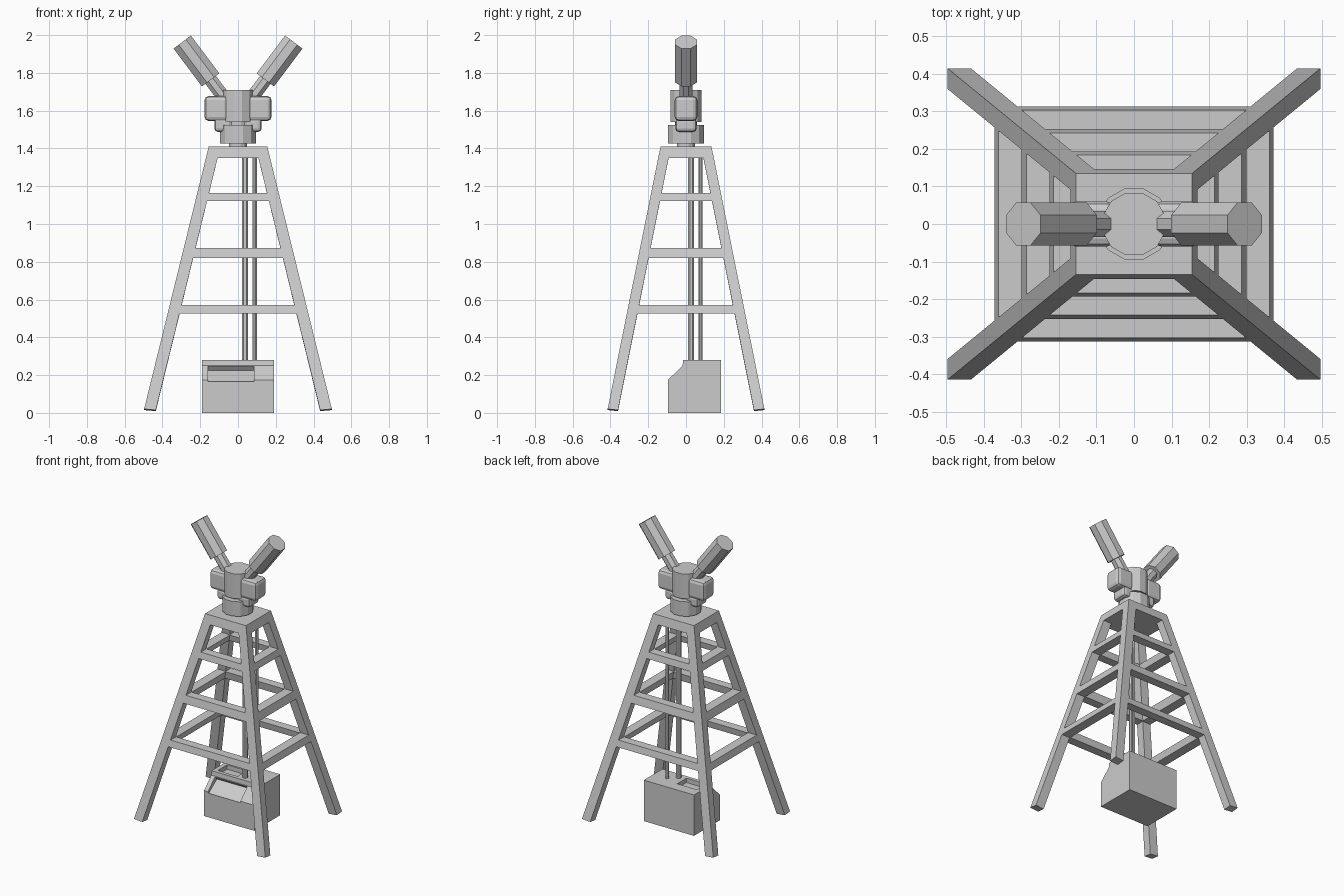
import bpy, bmesh
from math import pi
from mathutils import Vector, Matrix

if "Cube" in bpy.data.objects:
    bpy.data.objects.remove(bpy.data.objects["Cube"])


def make(name, verts, faces):
    me = bpy.data.meshes.new(name)
    me.from_pydata(verts, [], faces)
    bm = bmesh.new()
    bm.from_mesh(me)
    bmesh.ops.recalc_face_normals(bm, faces=bm.faces)
    bm.to_mesh(me)
    bm.free()
    ob = bpy.data.objects.new(name, me)
    bpy.context.collection.objects.link(ob)
    return ob


def loft(name, loops):
    # closed solid through stacked loops of equal length
    n = len(loops[0])
    verts = [v for lp in loops for v in lp]
    faces = [tuple(range(n)), tuple(range(len(verts) - n, len(verts)))]
    for k in range(len(loops) - 1):
        for i in range(n):
            j = (i + 1) % n
            faces.append((k*n + i, k*n + j, k*n + n + j, k*n + n + i))
    return make(name, verts, faces)


def tube(name, a, b, r, sides, spin=0.0):
    a, b = Vector(a), Vector(b)
    d = b - a
    bm = bmesh.new()
    bmesh.ops.create_cone(bm, cap_ends=True, segments=sides, radius1=r, radius2=r, depth=d.length)
    m = Matrix.Translation((a + b) / 2) @ d.to_track_quat('Z', 'Y').to_matrix().to_4x4()
    bmesh.ops.transform(bm, matrix=m @ Matrix.Rotation(spin, 4, 'Z'), verts=bm.verts)
    me = bpy.data.meshes.new(name)
    bm.to_mesh(me)
    bm.free()
    ob = bpy.data.objects.new(name, me)
    bpy.context.collection.objects.link(ob)
    return ob


def box(name, lo, hi, bevel=0.0):
    def rect(z):
        return [(lo[0], lo[1], z), (hi[0], lo[1], z), (hi[0], hi[1], z), (lo[0], hi[1], z)]
    ob = loft(name, [rect(lo[2]), rect(hi[2])])
    if bevel:
        m = ob.modifiers.new("round", 'BEVEL')
        m.width, m.segments = bevel, 2
    return ob


def outer(z):
    # half width and half depth of the tower at height z
    t = (z - 0.015) / 1.395
    return 0.497 - 0.342 * t, 0.415 - 0.280 * t


def rect(x, y, z):
    return [(-x, -y, z), (x, -y, z), (x, y, z), (-x, y, z)]


# tower legs, with slightly tilted feet
for sx, sn in ((-1, "left"), (1, "right")):
    for sy, fn in ((-1, "front"), (1, "back")):
        loops = []
        for z, tilt in ((0.015, 0.006), (1.40, 0)):
            x, y = outer(z)
            loops.append([(sx*x, sy*y, z + tilt), (sx*(x - 0.062), sy*y, z),
                          (sx*(x - 0.062), sy*(y - 0.055), z - tilt), (sx*x, sy*(y - 0.055), z)])
        loft(f"{fn}_{sn}_leg", loops)

# three rings of cross braces, outer faces flush with the legs
for name, z0, z1 in (("lower", 0.525, 0.57), ("middle", 0.82, 0.873), ("upper", 1.122, 1.165)):
    (xa, ya), (xb, yb) = outer(z0), outer(z1)
    verts = (rect(xa, ya, z0) + rect(xb, yb, z1)
             + rect(xb - 0.065, yb - 0.06, z1) + rect(xa - 0.065, ya - 0.06, z0))
    faces = [(k*4 + i, k*4 + (i + 1) % 4, (k + 1) % 4*4 + (i + 1) % 4, (k + 1) % 4*4 + i)
             for k in range(4) for i in range(4)]
    make(f"{name}_braces", verts, faces)

# top platform
loft("top_platform", [rect(*outer(1.35), 1.35), rect(*outer(1.41), 1.41)])

# control cabinet with sloped front
profile = [(-0.095, 0), (-0.095, 0.175), (-0.018, 0.25), (-0.015, 0.28), (0.185, 0.28), (0.185, 0)]
cabinet = loft("control_cabinet", [[(x, y, z) for y, z in profile] for x in (-0.19, 0.19)])

# recesses in the slope and the top of the cabinet
slope = [(-0.11, 0.18), (-0.09, 0.16), (0.0, 0.225), (-0.03, 0.26)]
slope_cut = loft("slope_recess_cutter", [[(x, y, z) for y, z in slope] for x in (-0.16, 0.085)])
top_cut = box("top_recess_cutter", (-0.16, 0.01, 0.25), (-0.01, 0.11, 0.33))
for cut in (slope_cut, top_cut):
    m = cabinet.modifiers.new("recess", 'BOOLEAN')
    m.operation, m.object, m.solver = 'DIFFERENCE', cut, 'EXACT'
    cut.hide_render = True
    cut.hide_viewport = False
    cut.display_type = 'WIRE'

# conduits from cabinet to platform
tube("wide_conduit", (0.037, 0.027, 0.27), (0.037, 0.027, 1.38), 0.018, 8, pi/8)
tube("thin_conduit", (0.089, 0.076, 0.27), (0.089, 0.076, 1.38), 0.012, 8, pi/8)

# rotating head
for name, z0, z1, r in (("base_collar", 1.40, 1.435, 0.05), ("lower_drum", 1.425, 1.525, 0.098),
                        ("neck", 1.52, 1.555, 0.06), ("upper_drum", 1.54, 1.71, 0.086)):
    tube(name, (0, 0, z0), (0, 0, z1), r, 12, pi/12)

# side housings and barrels, mirrored left and right
for s, n in ((-1, "left"), (1, "right")):
    def sbox(name, x0, x1, y, z0, z1, bev):
        xs = sorted((s*x0, s*x1))
        box(f"{n}_{name}", (xs[0], -y, z0), (xs[1], y, z1), bev)
    sbox("housing", 0.05, 0.177, 0.06, 1.545, 1.678, 0.022)
    sbox("lower_housing", 0.03, 0.125, 0.055, 1.488, 1.56, 0.018)
    tube(f"{n}_inner_barrel", (s*0.065, 0, 1.657), (s*0.15, 0, 1.77), 0.038, 8, pi/8)
    tube(f"{n}_outer_barrel", (s*0.145, 0, 1.763), (s*0.295, 0, 1.963), 0.062, 8, pi/8)
